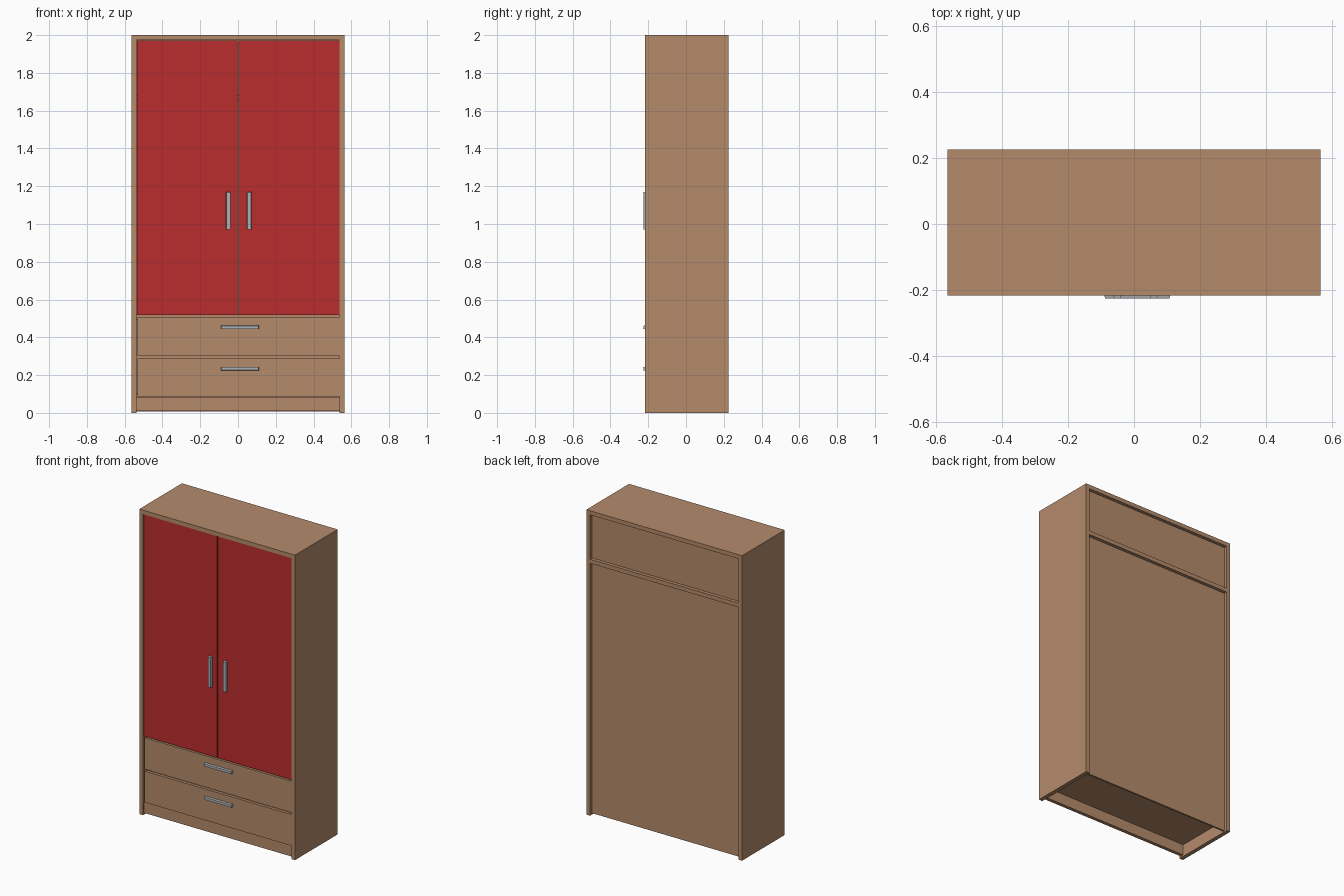
import bpy, bmesh

if "Cube" in bpy.data.objects:
    bpy.data.objects.remove(bpy.data.objects["Cube"])


def material(name, rgb):
    m = bpy.data.materials.new(name)
    m.diffuse_color = (*rgb, 1)
    m.use_nodes = True
    m.node_tree.nodes["Principled BSDF"].inputs["Base Color"].default_value = m.diffuse_color
    return m


wood = material("warm_wood", (0.46, 0.26, 0.148))
red = material("door_red", (0.50, 0.027, 0.027))
metal = material("handle_grey", (0.42, 0.44, 0.46))


def box(name, x, y, z, mat, taper=0.0):
    """Box from min/max pairs; taper narrows the front (-y) face."""
    bm = bmesh.new()
    bmesh.ops.create_cube(bm, size=1)
    for v in bm.verts:
        v.co = [lo + (c + 0.5) * (hi - lo) for c, (lo, hi) in zip(v.co, (x, y, z))]
        if taper and v.co.y < sum(y) / 2:
            for axis, (lo, hi) in ((0, x), (2, z)):
                v.co[axis] += taper if v.co[axis] < (lo + hi) / 2 else -taper
    me = bpy.data.meshes.new(name)
    bm.to_mesh(me)
    bm.free()
    me.materials.append(mat)
    ob = bpy.data.objects.new(name, me)
    bpy.context.collection.objects.link(ob)
    return ob


W, T = 0.565, 0.027          # half width, board thickness
F, B = -0.216, 0.226         # front and back of the carcass
IN = W - T                   # half inner width
FACE = F + 0.005             # front of doors and drawers
PANEL = B - 0.022            # outer face of back panel

# Carcass
box("left_side", (-W, -IN), (F, B), (0, 2), wood)
box("right_side", (IN, W), (F, B), (0, 2), wood)
box("top_board", (-IN, IN), (F, B), (2 - T, 2), wood)
box("upper_shelf", (-IN, IN), (FACE + 0.03, B), (1.655, 1.682), wood)
box("middle_shelf", (-IN, IN), (FACE + 0.025, PANEL), (0.495, 0.522), wood)
box("bottom_board", (-IN, IN), (FACE + 0.022, PANEL), (0.08, 0.105), wood)
box("back_panel", (-IN, IN), (PANEL - 0.012, PANEL), (0.008, 2 - T), wood)
box("plinth", (-IN, IN), (F + 0.012, F + 0.035), (0.01, 0.081), wood)

# Doors with upright handles
for side, x, hx in (("left", (-IN + 0.003, -0.003), -0.051), ("right", (0.003, IN), 0.060)):
    box(side + "_door", x, (FACE, FACE + 0.02), (0.517, 1.972), red)
    box(side + "_door_handle", (hx - 0.012, hx + 0.012), (-0.226, FACE),
        (0.97, 1.17), metal, 0.002)

# Drawers with level handles
for name, z, hz in (("lower", (0.084, 0.289), 0.234), ("upper", (0.302, 0.508), 0.453)):
    box(name + "_drawer_front", (-0.532, IN), (FACE, FACE + 0.02), z, wood)
    box(name + "_drawer_box", (-0.51, 0.51), (FACE + 0.02, PANEL - 0.03),
        (z[0] + 0.022, z[1] - 0.02), wood)
    box(name + "_drawer_handle", (-0.09, 0.11), (-0.226, FACE),
        (hz - 0.01, hz + 0.01), metal, 0.002)
